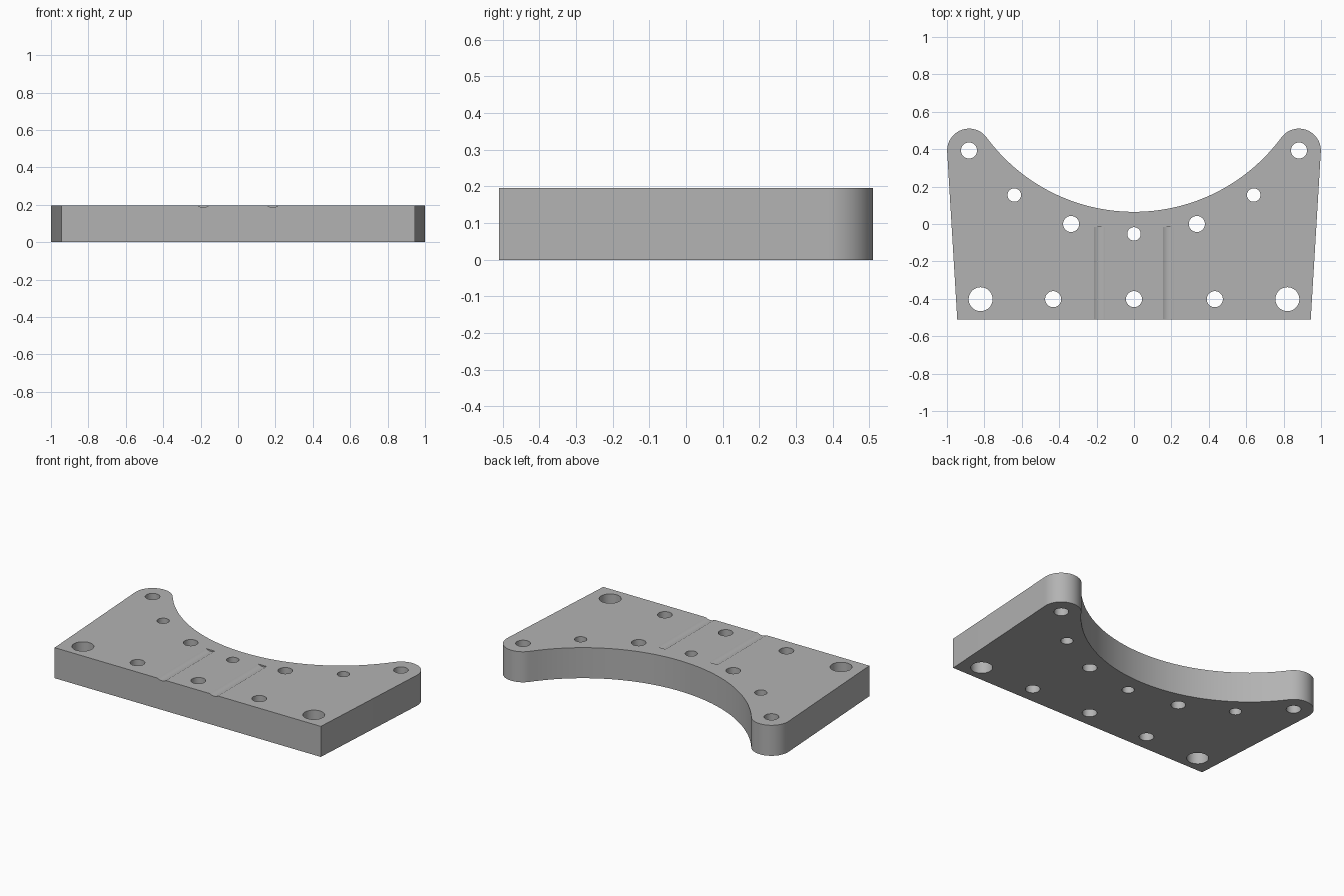
import bpy, bmesh
from math import atan2, acos, hypot, pi, cos, sin
from mathutils import Matrix

cube = bpy.data.objects.get("Cube")
if cube:
    bpy.data.objects.remove(cube, do_unlink=True)

THICK, FRONT = 0.196, -0.51
LUG_X, LUG_Y, LUG_R = 0.882, 0.393, 0.117
CORNER_X, DIP_Y = 0.945, 0.065

grey = bpy.data.materials.new("machined grey")
grey.use_nodes = True
grey.diffuse_color = (0.45, 0.45, 0.45, 1)
grey.node_tree.nodes["Principled BSDF"].inputs["Base Color"].default_value = grey.diffuse_color


def make_object(name, bm):
    bmesh.ops.recalc_face_normals(bm, faces=bm.faces)
    mesh = bpy.data.meshes.new(name)
    bm.to_mesh(mesh)
    bm.free()
    mesh.materials.append(grey)
    obj = bpy.data.objects.new(name, mesh)
    bpy.context.collection.objects.link(obj)
    return obj


def arc(cx, cy, r, a0, a1, n):
    return [(cx + r * cos(a0 + (a1 - a0) * i / n), cy + r * sin(a0 + (a1 - a0) * i / n))
            for i in range(n + 1)]


# Saddle circle that touches both round lugs
k = DIP_Y - LUG_R
saddle_y = (LUG_X**2 + LUG_Y**2 - k**2) / (2 * (LUG_Y - k))
saddle_r = saddle_y - DIP_Y
touch = atan2(saddle_y - LUG_Y, -LUG_X)

# Straight flank runs tangent from the front corner to the lug
dx, dy = CORNER_X - LUG_X, FRONT - LUG_Y
flank = atan2(dy, dx) + acos(LUG_R / hypot(dx, dy))

# Right half of the outline, then its mirror
half = [(CORNER_X, FRONT)] + arc(LUG_X, LUG_Y, LUG_R, flank, touch, 24)
half += arc(0, saddle_y, saddle_r, touch - pi, -pi / 2, 32)[1:]
outline = half + [(-x, y) for x, y in reversed(half[:-1])]

bm = bmesh.new()
base = bm.faces.new([bm.verts.new((x, y, 0)) for x, y in outline])
top = bmesh.ops.extrude_face_region(bm, geom=[base])["geom"]
bmesh.ops.translate(bm, verts=[v for v in top if isinstance(v, bmesh.types.BMVert)],
                    vec=(0, 0, THICK))
plate = make_object("mounting_plate", bm)

# Drilled holes: x, y, radius (off-centre ones are mirrored)
holes = [(LUG_X, LUG_Y, 0.043), (0.64, 0.155, 0.036), (0.336, 0, 0.043), (0, -0.053, 0.036),
         (0.82, -0.402, 0.064), (0.432, -0.402, 0.043), (0, -0.402, 0.043)]
bm = bmesh.new()
for x, y, r in holes:
    for side in ((1, -1) if x else (1,)):
        bmesh.ops.create_cone(bm, cap_ends=True, segments=40, radius1=r, radius2=r, depth=1,
                              matrix=Matrix.Translation((x * side, y, 0)))

# Two shallow rounded grooves in the top, open at the front edge
GROOVE_R, GROOVE_DEPTH, GROOVE_END = 0.055, 0.009, -0.015
for x in (-0.185, 0.185):
    place = Matrix.Translation((x, GROOVE_END - 0.3, THICK - GROOVE_DEPTH + GROOVE_R))
    bmesh.ops.create_cone(bm, cap_ends=True, segments=64, radius1=GROOVE_R, radius2=GROOVE_R,
                          depth=0.6, matrix=place @ Matrix.Rotation(pi / 2, 4, "X"))
cutter = make_object("hole_and_groove_cutter", bm)
cutter.hide_render = True

# Cut, then smooth the curved walls
cut = plate.modifiers.new("cut", "BOOLEAN")
cut.object = cutter
cut.operation = "DIFFERENCE"
cut.solver = "EXACT"
bpy.ops.object.select_all(action="DESELECT")
plate.select_set(True)
bpy.context.view_layer.objects.active = plate
bpy.ops.object.modifier_apply(modifier=cut.name)
bpy.data.objects.remove(cutter, do_unlink=True)
bpy.ops.object.shade_smooth_by_angle(angle=pi / 6)
